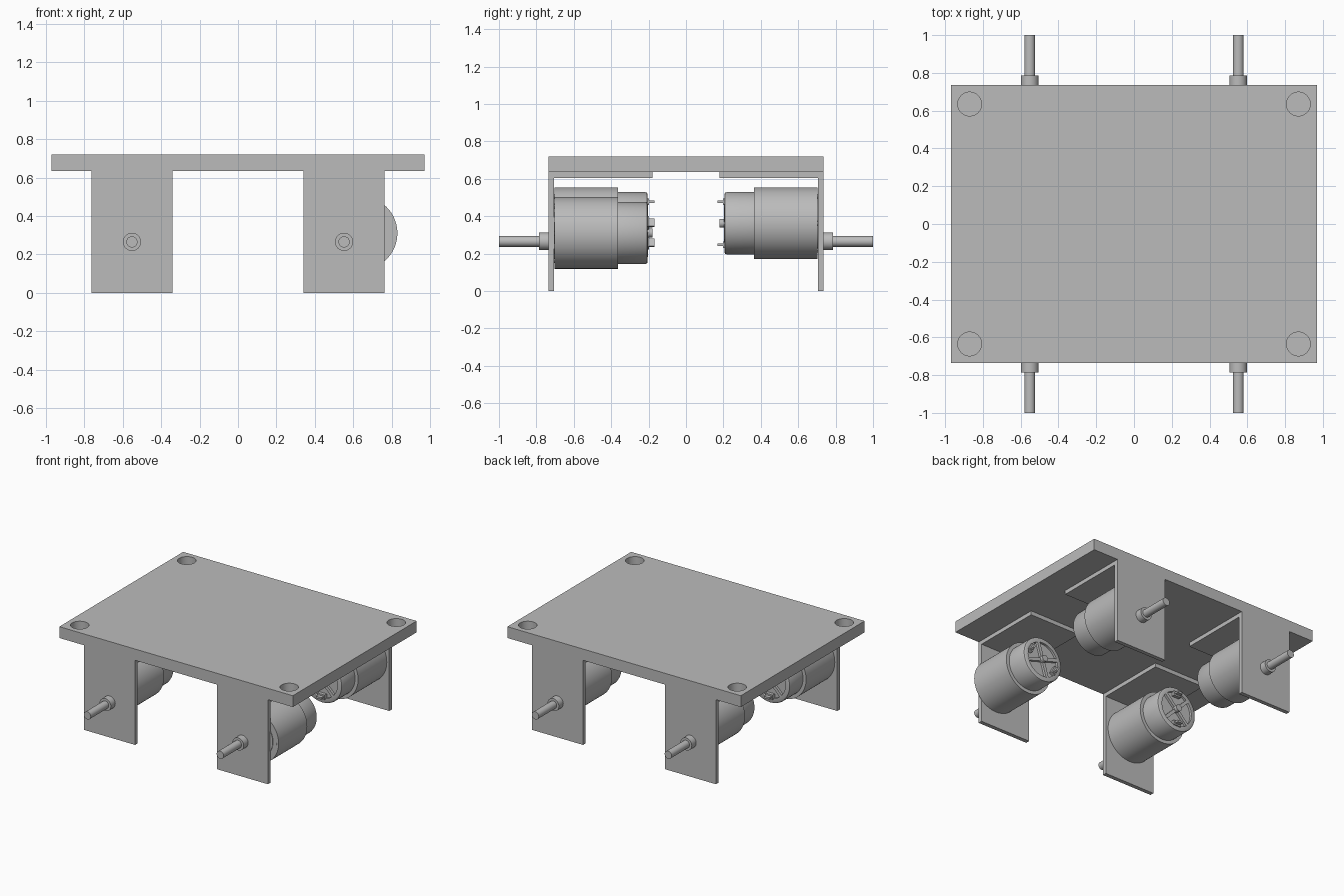
import bpy, bmesh
from math import radians, sin, cos, pi
from mathutils import Matrix, Vector

old = bpy.data.objects.get("Cube")
if old:
    bpy.data.objects.remove(old, do_unlink=True)

# Single material
grey = bpy.data.materials.new("plain grey")
grey.use_nodes = True
COLOR = (0.5, 0.5, 0.5, 1)
grey.diffuse_color = COLOR
grey.node_tree.nodes["Principled BSDF"].inputs["Base Color"].default_value = COLOR

parts = []


def finish(name, bm, matrix=Matrix()):
    bmesh.ops.recalc_face_normals(bm, faces=bm.faces)
    mesh = bpy.data.meshes.new(name)
    bm.to_mesh(mesh)
    bm.free()
    mesh.materials.append(grey)
    obj = bpy.data.objects.new(name, mesh)
    obj.matrix_world = matrix
    bpy.context.collection.objects.link(obj)
    parts.append(obj)
    return obj


def add_box(bm, lo, hi, turn=Matrix()):
    lo, hi = Vector(lo), Vector(hi)
    m = turn @ Matrix.Translation((lo + hi) / 2) @ Matrix.Diagonal((*(hi - lo), 1))
    bmesh.ops.create_cube(bm, size=1, matrix=m)


def add_lathe(bm, profile, steps=48, shift=(0, 0, 0)):
    """Spin (radius, y) points, starting and ending on the axis, round y."""
    verts = [bm.verts.new((r, y, 0)) for r, y in profile]
    edges = [bm.edges.new(pair) for pair in zip(verts, verts[1:])]
    made = bmesh.ops.spin(bm, geom=verts + edges, cent=(0, 0, 0), axis=(0, 1, 0),
                          angle=2 * pi, steps=steps, use_duplicate=False)
    bmesh.ops.remove_doubles(bm, verts=bm.verts, dist=0.0002)
    bmesh.ops.translate(bm, verts=bm.verts, vec=shift)


def cyl_y(bm, radius, y0, y1, x=0, z=0, sides=16):
    m = Matrix.Translation((x, (y0 + y1) / 2, z)) @ Matrix.Rotation(pi / 2, 4, 'X')
    bmesh.ops.create_cone(bm, cap_ends=True, segments=sides, radius1=radius,
                          radius2=radius, depth=y1 - y0, matrix=m)


# Top plate with four blind corner holes
bm = bmesh.new()
add_box(bm, (-0.97, -0.735, 0.635), (0.97, 0.735, 0.72))
plate = finish("top_plate", bm)
bm = bmesh.new()
for sx in (-1, 1):
    for sy in (-1, 1):
        bmesh.ops.create_cone(bm, cap_ends=True, segments=48, radius1=0.063,
                              radius2=0.063, depth=0.12,
                              matrix=Matrix.Translation((sx * 0.87, sy * 0.635, 0.72)))
cutter = finish("hole_cutter", bm)
cutter.hide_render = True
cut = plate.modifiers.new("holes", 'BOOLEAN')
cut.object = cutter
cut.operation = 'DIFFERENCE'
cut.solver = 'EXACT'
bpy.context.view_layer.objects.active = plate
bpy.ops.object.modifier_apply(modifier=cut.name)
parts.remove(cutter)
bpy.data.objects.remove(cutter, do_unlink=True)

OFFSET = 0.097      # motor axis above the shaft axis


def build_motor(tag, matrix):
    # Gearbox, with a raised face ring and screw heads
    bm = bmesh.new()
    add_lathe(bm, [(0, -0.707), (0.146, -0.707), (0.146, -0.703), (0.192, -0.703),
                   (0.192, -0.363), (0, -0.363)], 64, (0, 0, OFFSET))
    for k in range(6):
        a = radians(30 + 60 * k)
        cyl_y(bm, 0.012, -0.706, -0.69, 0.168 * sin(a), OFFSET + 0.168 * cos(a))
    finish("gearbox_" + tag, bm, matrix)

    # Motor can with rounded rim and recessed end
    bm = bmesh.new()
    add_lathe(bm, [(0, -0.37), (0.166, -0.37), (0.166, -0.217), (0.163, -0.209),
                   (0.156, -0.205), (0.13, -0.205), (0.13, -0.222), (0, -0.222)],
              64, (0, 0, OFFSET))
    finish("motor_can_" + tag, bm, matrix)

    # End cap: crossed ribs, hub and two terminals
    bm = bmesh.new()
    centre = Matrix.Translation((0, 0, OFFSET))
    for angle in (45, 135):
        turn = centre @ Matrix.Rotation(radians(angle), 4, 'Y')
        add_box(bm, (-0.132, -0.225, -0.012), (0.132, -0.204, 0.012), turn)
    cyl_y(bm, 0.024, -0.225, -0.18, 0, OFFSET, 24)
    for side in (-1, 1):
        z = side * 0.115
        add_box(bm, (-0.022, -0.225, z - 0.007), (0.022, -0.168, z + 0.007), centre)
        add_box(bm, (-0.03, -0.225, z - 0.018), (0.03, -0.197, z + 0.018), centre)
    finish("end_cap_" + tag, bm, matrix)

    # Output boss and shaft
    bm = bmesh.new()
    add_lathe(bm, [(0, -1), (0.029, -1), (0.029, -0.787), (0.047, -0.787),
                   (0.047, -0.7), (0, -0.7)], 32)
    finish("drive_shaft_" + tag, bm, matrix)


# Four brackets, each carrying a motor
for end, sy, spin in (("front", -1, 0), ("back", 1, pi)):
    for side, sx in (("right", -1), ("left", 1)):
        tag = end + "_" + side
        base = Matrix.Translation((sx * 0.552, 0, 0)) @ Matrix.Rotation(spin, 4, 'Z')
        bm = bmesh.new()
        section = [(-0.735, 0), (-0.705, 0), (-0.705, 0.605),
                   (-0.18, 0.605), (-0.18, 0.635), (-0.735, 0.635)]
        face = bm.faces.new([bm.verts.new((-0.211, y, z)) for y, z in section])
        grown = bmesh.ops.extrude_face_region(bm, geom=[face])["geom"]
        bmesh.ops.translate(bm, vec=(0.422, 0, 0),
                            verts=[v for v in grown if isinstance(v, bmesh.types.BMVert)])
        if not face.is_valid or len(bm.faces) < 8:
            bm.faces.new([v for v in bm.verts if v.co.x < 0][:6])
        finish("bracket_" + tag, bm, base)
        # The front left motor is turned on its shaft
        tilt = radians(62) if tag == "front_left" else 0
        lift = Matrix.Translation((0, 0, 0.265)) @ Matrix.Rotation(tilt, 4, 'Y')
        build_motor(tag, base @ lift)

# Smooth round parts, keeping hard edges
bpy.ops.object.select_all(action='DESELECT')
for obj in parts:
    obj.select_set(True)
bpy.context.view_layer.objects.active = parts[0]
bpy.ops.object.shade_smooth_by_angle(angle=radians(35))
